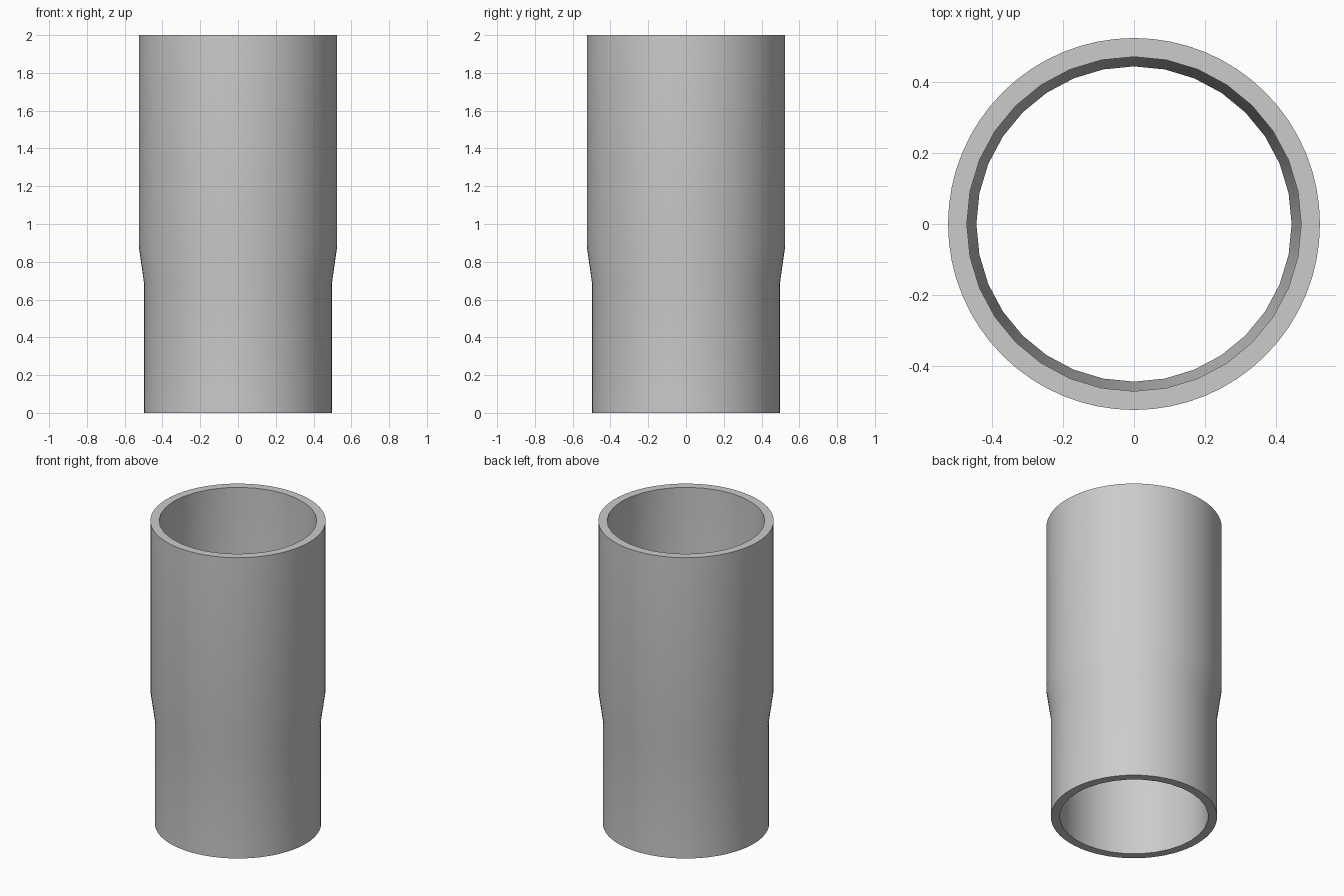
import bpy, bmesh, math

cube = bpy.data.objects.get("Cube")
if cube:
    bpy.data.objects.remove(cube, do_unlink=True)

SIDES = 64

# Wall profile as radius and height, outside going up and inside going down
outer = [(0.498, 0.0), (0.498, 0.69), (0.525, 0.88), (0.525, 2.0)]
inner = [(0.472, 2.0), (0.472, 0.88), (0.445, 0.69), (0.445, 0.0)]


def ring(bm, radius, z, coarse):
    """Ring of vertices; a coarse ring has half as many visible corners."""
    verts = []
    for i in range(SIDES):
        a = 2 * math.pi * i / SIDES
        r = radius * math.cos(2 * math.pi / SIDES) if coarse and i % 2 else radius
        verts.append(bm.verts.new((r * math.cos(a), r * math.sin(a), z)))
    return verts


# Hollow sleeve: bridge each ring to the next and close the loop at the base
bm = bmesh.new()
rings = [ring(bm, r, z, False) for r, z in outer]
rings += [ring(bm, r, z, True) for r, z in inner]
for k, low in enumerate(rings):
    high = rings[(k + 1) % len(rings)]
    for i in range(SIDES):
        j = (i + 1) % SIDES
        bm.faces.new((low[i], low[j], high[j], high[i]))
bmesh.ops.recalc_face_normals(bm, faces=bm.faces)

mesh = bpy.data.meshes.new("pipe_sleeve")
bm.to_mesh(mesh)
bm.free()
sleeve = bpy.data.objects.new("pipe_sleeve", mesh)
bpy.context.collection.objects.link(sleeve)

# Plain grey surface
grey = bpy.data.materials.new("light_grey")
grey.use_nodes = True
colour = (0.6, 0.6, 0.6, 1.0)
grey.diffuse_color = colour
grey.node_tree.nodes["Principled BSDF"].inputs["Base Color"].default_value = colour
mesh.materials.append(grey)

# Smooth walls with crisp rims
bpy.ops.object.select_all(action='DESELECT')
sleeve.select_set(True)
bpy.context.view_layer.objects.active = sleeve
bpy.ops.object.shade_smooth_by_angle(angle=math.radians(30))
